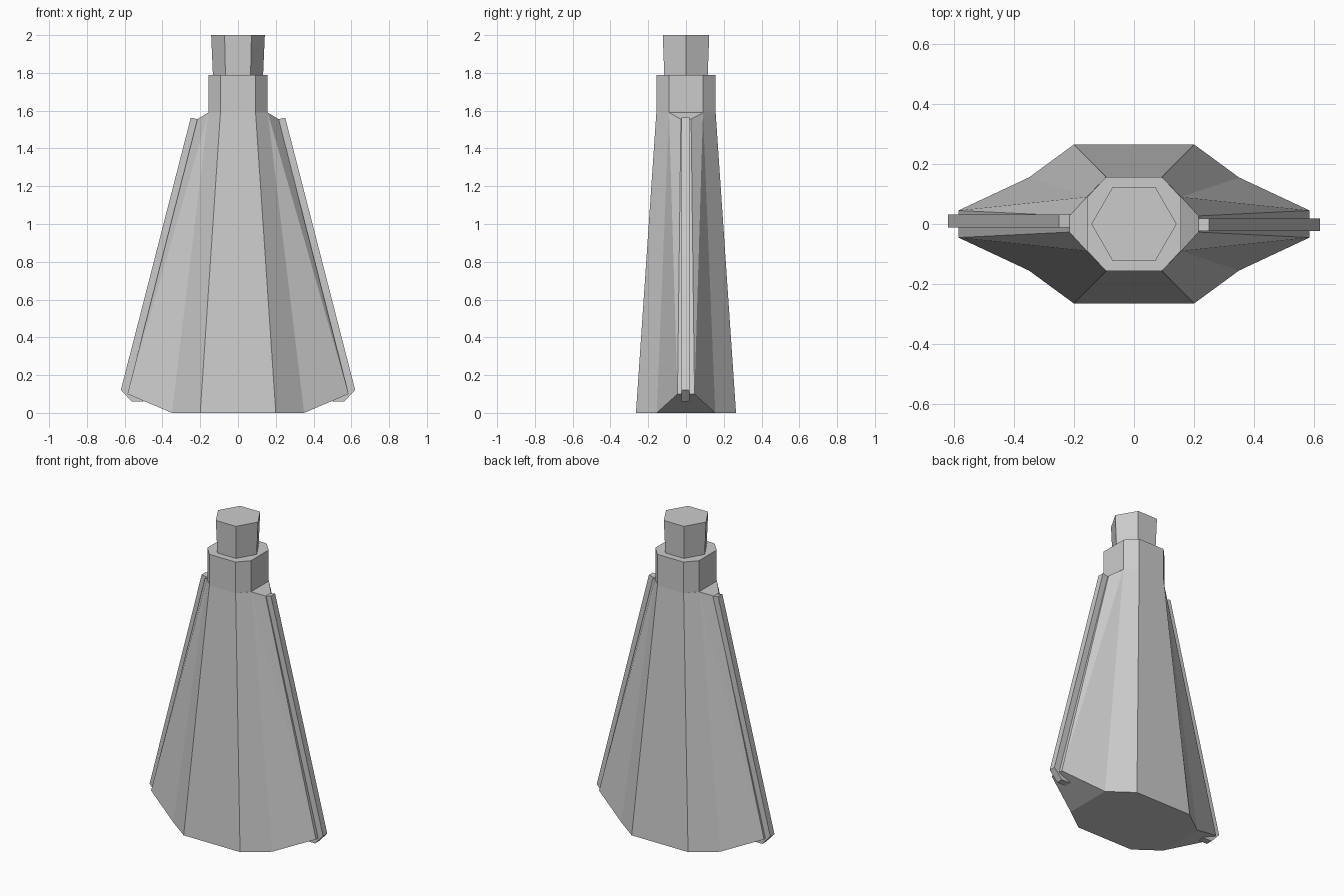
import bpy, bmesh, math

if "Cube" in bpy.data.objects:
    bpy.data.objects.remove(bpy.data.objects["Cube"])


def make_object(name, verts, faces):
    mesh = bpy.data.meshes.new(name)
    bm = bmesh.new()
    vs = [bm.verts.new(v) for v in verts]
    for f in faces:
        bm.faces.new([vs[i] for i in f])
    bmesh.ops.recalc_face_normals(bm, faces=bm.faces)
    bm.to_mesh(mesh)
    bm.free()
    obj = bpy.data.objects.new(name, mesh)
    bpy.context.collection.objects.link(obj)
    return obj


def full_ring(quarter):
    """Mirror a quarter outline (from +x towards +y) into a closed ring."""
    half = quarter + [(-x, y, z) for x, y, z in reversed(quarter)]
    return half + [(-x, -y, z) for x, y, z in half]


def prism(name, low, high):
    n = len(low)
    sides = [(i, (i + 1) % n, n + (i + 1) % n, n + i) for i in range(n)]
    return make_object(name, low + high,
                       sides + [tuple(range(n)), tuple(range(n, 2 * n))])


# Flared body with pinched side ridges
base = full_ring([(0.585, 0.045, 0.1), (0.35, 0.155, 0), (0.2, 0.265, 0)])
neck = full_ring([(0.215, 0.027, 1.555), (0.157, 0.09, 1.59), (0.093, 0.157, 1.59)])
faces = []
for i in range(12):
    j = (i + 1) % 12
    a, b = 12 + i, 12 + j
    if i in (0, 6):
        faces += [(i, j, b), (i, b, a)]
    elif i in (4, 10):
        faces += [(i, j, a), (j, b, a)]
    else:
        faces.append((i, j, b, a))
flat = [1, 2, 3, 4, 7, 8, 9, 10]
faces += [tuple(flat), (10, 11, 0, 1), (4, 5, 6, 7)]
faces += [tuple(12 + k for k in f) for f in (flat, (10, 11, 0, 1), (4, 5, 6, 7))]
make_object("body", base + neck, faces)

# Octagonal collar
outline = [(0.155, 0.09), (0.093, 0.157)]
prism("collar", full_ring([(x, y, 1.58) for x, y in outline]),
      full_ring([(x, y, 1.79) for x, y in outline]))


# Hexagonal cap, slightly wider at the top
def hexagon(r, z):
    return [(r * math.cos(k * math.pi / 3), r * math.sin(k * math.pi / 3), z)
            for k in range(6)]


prism("cap", hexagon(0.132, 1.77), hexagon(0.142, 2.0))

# Thin rails running down both side ridges
profile = [(0.205, 1.553), (0.25, 1.563), (0.62, 0.122), (0.563, 0.06),
           (0.5, 0.06), (0.545, 0.122)]
for name, side, centre in (("right_rail", 1, -0.002), ("left_rail", -1, 0.01)):
    prism(name, [(side * x, centre - 0.021, z) for x, z in profile],
          [(side * x, centre + 0.021, z) for x, z in profile])
